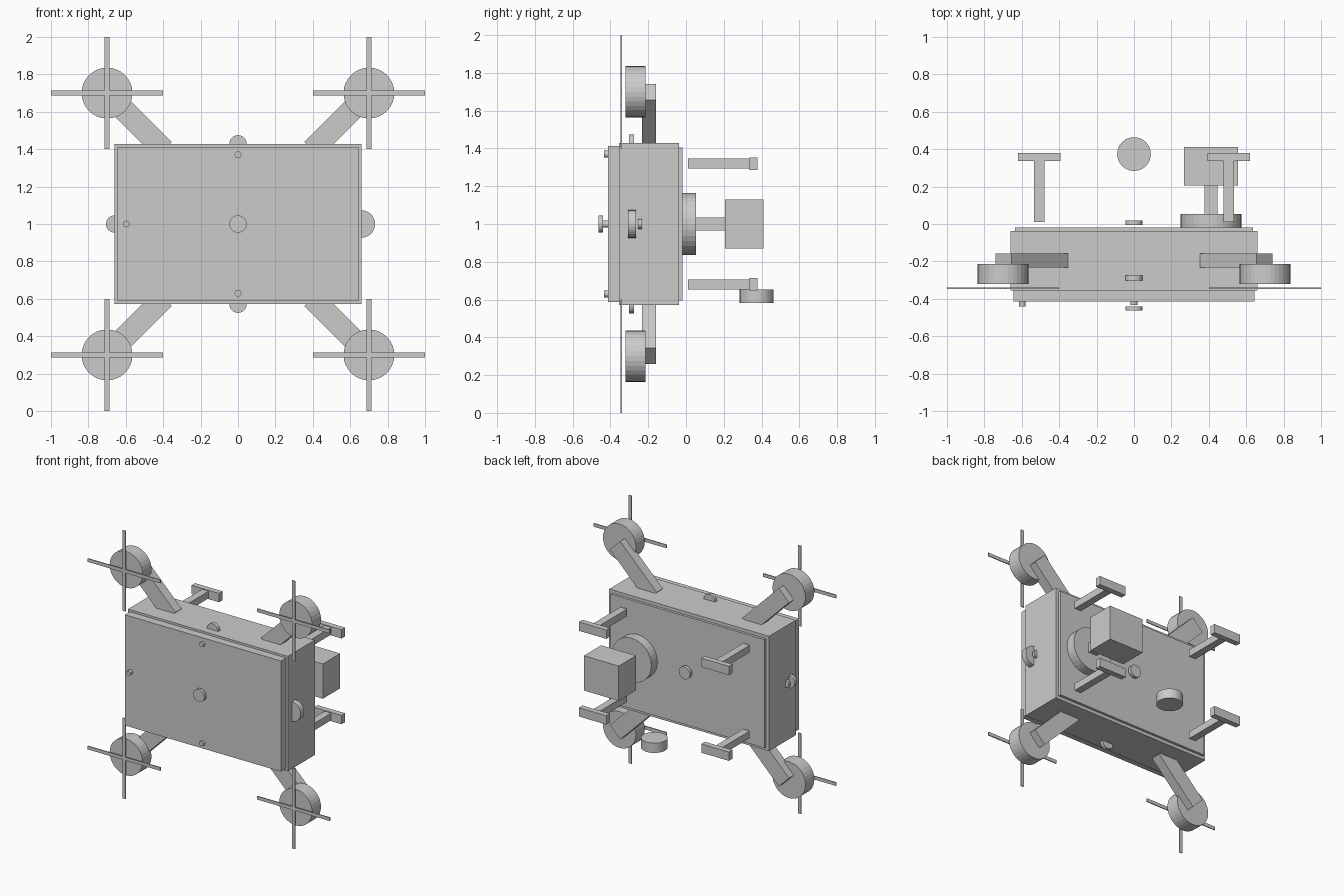
import bpy, bmesh
from math import pi, radians
from mathutils import Matrix, Vector

if "Cube" in bpy.data.objects:
    bpy.data.objects.remove(bpy.data.objects["Cube"])


def make(name, bm):
    me = bpy.data.meshes.new(name)
    bmesh.ops.recalc_face_normals(bm, faces=bm.faces)
    bm.to_mesh(me)
    bm.free()
    ob = bpy.data.objects.new(name, me)
    bpy.context.collection.objects.link(ob)
    return ob


def box(name, centre, size, tilt=0):
    """Box, optionally turned about the y axis."""
    bm = bmesh.new()
    m = (Matrix.Translation(centre) @ Matrix.Rotation(tilt, 4, 'Y')
         @ Matrix.Diagonal((*size, 1)))
    bmesh.ops.create_cube(bm, size=1, matrix=m)
    return make(name, bm)


def span(name, x0, x1, y0, y1, z0, z1):
    return box(name, ((x0 + x1) / 2, (y0 + y1) / 2, (z0 + z1) / 2),
               (x1 - x0, y1 - y0, z1 - z0))


def disc(name, x, z, r, y0, y1, sides=32):
    """Cylinder lying along the y axis."""
    bm = bmesh.new()
    m = Matrix.Translation((x, (y0 + y1) / 2, z)) @ Matrix.Rotation(pi / 2, 4, 'X')
    bmesh.ops.create_cone(bm, cap_ends=True, segments=sides, radius1=r, radius2=r,
                          depth=y1 - y0, matrix=m)
    return make(name, bm)


# Main housing with front and back cover plates
span("body", -0.66, 0.66, -0.355, -0.037, 0.571, 1.429)
span("front_plate", -0.645, 0.645, -0.414, -0.355, 0.587, 1.413)
span("back_plate", -0.635, 0.635, -0.037, -0.018, 0.595, 1.405)

# Four diagonal arms with motors and crossed rotor blades
for sx in (-1, 1):
    for sz in (-1, 1):
        x, z = 0.7 * sx, 1 + 0.7 * sz
        box("arm", (0.547 * sx, -0.196, 1 + 0.547 * sz), (0.426, 0.074, 0.12),
            -sx * sz * radians(45))
        disc("motor", x, z, 0.136, -0.32, -0.215)
        box("blade", (x, -0.343, z), (0.6, 0.007, 0.025))
        box("blade", (x, -0.343, z), (0.025, 0.007, 0.6))

# Landing legs and feet
for x in (-0.506, 0.506):
    for z in (0.68, 1.32):
        box("leg", (x, 0.174, z), (0.055, 0.328, 0.053))
        box("foot", (x, 0.358, z), (0.227, 0.042, 0.066))

# Camera pod on a round mount
disc("mount", 0.412, 1, 0.163, -0.018, 0.053)
box("neck", (0.412, 0.13, 1), (0.07, 0.156, 0.07))
box("camera_pod", (0.412, 0.309, 1), (0.288, 0.204, 0.26))

# Upright drum below the back
bm = bmesh.new()
bmesh.ops.create_cone(bm, cap_ends=True, segments=32, radius1=0.09, radius2=0.09,
                      depth=0.073, matrix=Matrix.Translation((0, 0.374, 0.617)))
make("drum", bm)

# Round sensors on the faces and half sunk in the edges
disc("front_sensor", 0, 1, 0.046, -0.463, -0.44)
disc("back_sensor", 0, 1, 0.046, -0.005, 0.02)
for z in (0.571, 1.429):
    disc("edge_sensor", 0, z, 0.046, -0.301, -0.275)
disc("left_sensor", -0.66, 1, 0.046, -0.301, -0.275)
disc("right_sensor", 0.66, 1, 0.073, -0.308, -0.265)
for x in (-0.66, 0.66):
    disc("side_button", x, 1, 0.027, -0.253, -0.233, 16)

# Small studs on the front plate
disc("stud", 0, 0.63, 0.018, -0.434, -0.414, 16)
disc("stud", 0, 1.37, 0.018, -0.434, -0.414, 16)
disc("stud", -0.597, 1, 0.018, -0.442, -0.414, 16)
